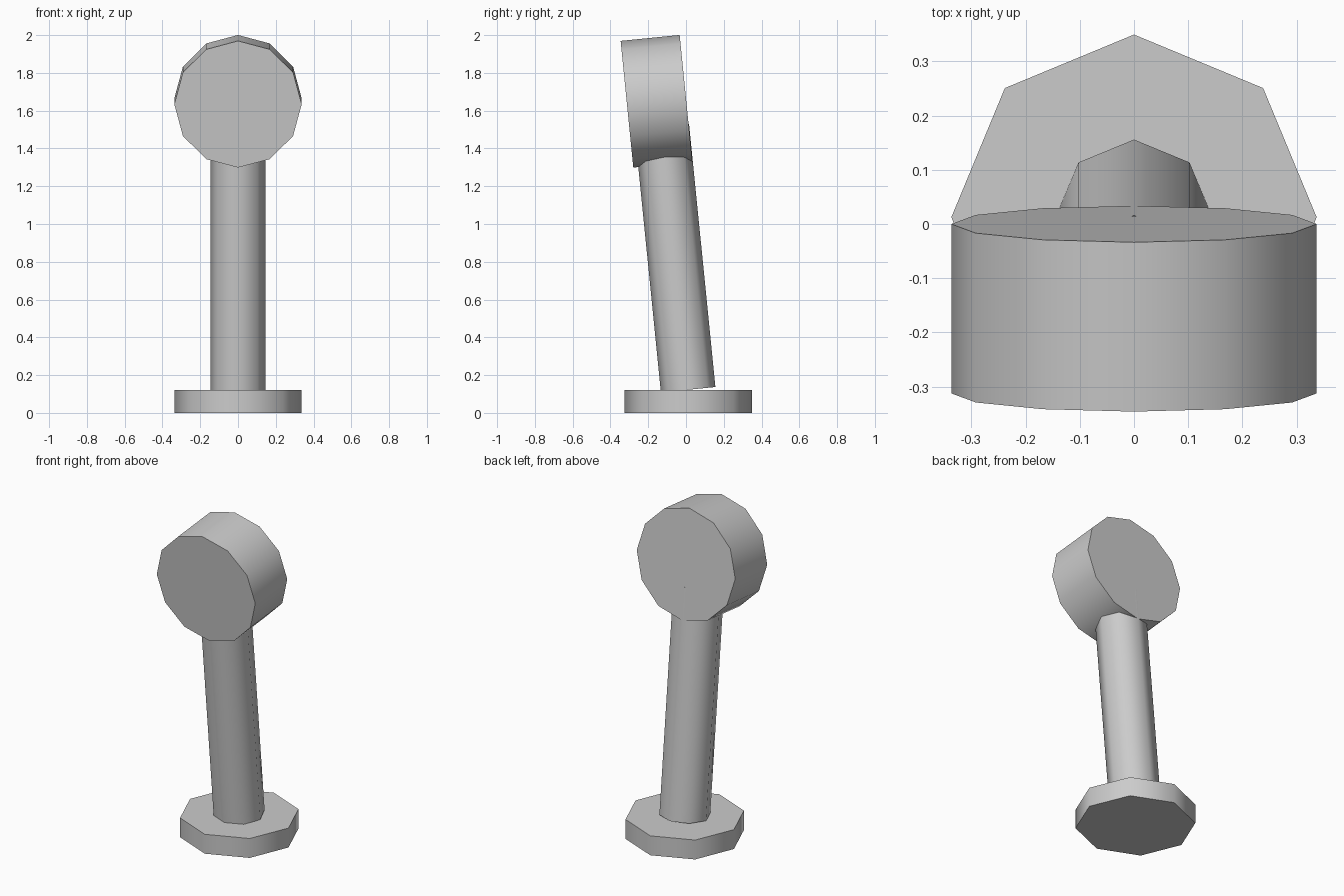
import bpy
import math
from mathutils import Matrix, Vector

cube = bpy.data.objects.get("Cube")
if cube:
    bpy.data.objects.remove(cube, do_unlink=True)

# Single grey finish
grey = bpy.data.materials.new("plain_grey")
grey.use_nodes = True
colour = (0.6, 0.6, 0.6, 1)
grey.diffuse_color = colour
grey.node_tree.nodes["Principled BSDF"].inputs["Base Color"].default_value = colour

TILT = 0.1  # forward lean of the stem and head


def prism(name, sides, radius, length, start, lean):
    """Smooth-sided cylinder with its first cap centred on start."""
    bpy.ops.mesh.primitive_cylinder_add(vertices=sides, radius=radius, depth=length)
    obj = bpy.context.object
    obj.name = name
    obj.data.transform(Matrix.Translation((0, 0, length / 2)))
    obj.data.transform(Matrix.Rotation(lean, 4, 'X'))
    obj.data.transform(Matrix.Translation(Vector(start)))
    obj.data.materials.append(grey)
    bpy.ops.object.shade_smooth_by_angle(angle=math.radians(60))
    return obj


# Octagonal foot
prism("base", 8, 0.337, 0.12, (0, 0.0125, 0), 0)

# Leaning octagonal stem, ending inside the head
prism("stem", 8, 0.145, 1.4, (0, 0.0115, 0.1225), TILT)

# Twelve-sided drum head, its axis running front to back
prism("head", 12, 0.337, 0.314, (0, -0.3125, 1.634), TILT - math.pi / 2)
